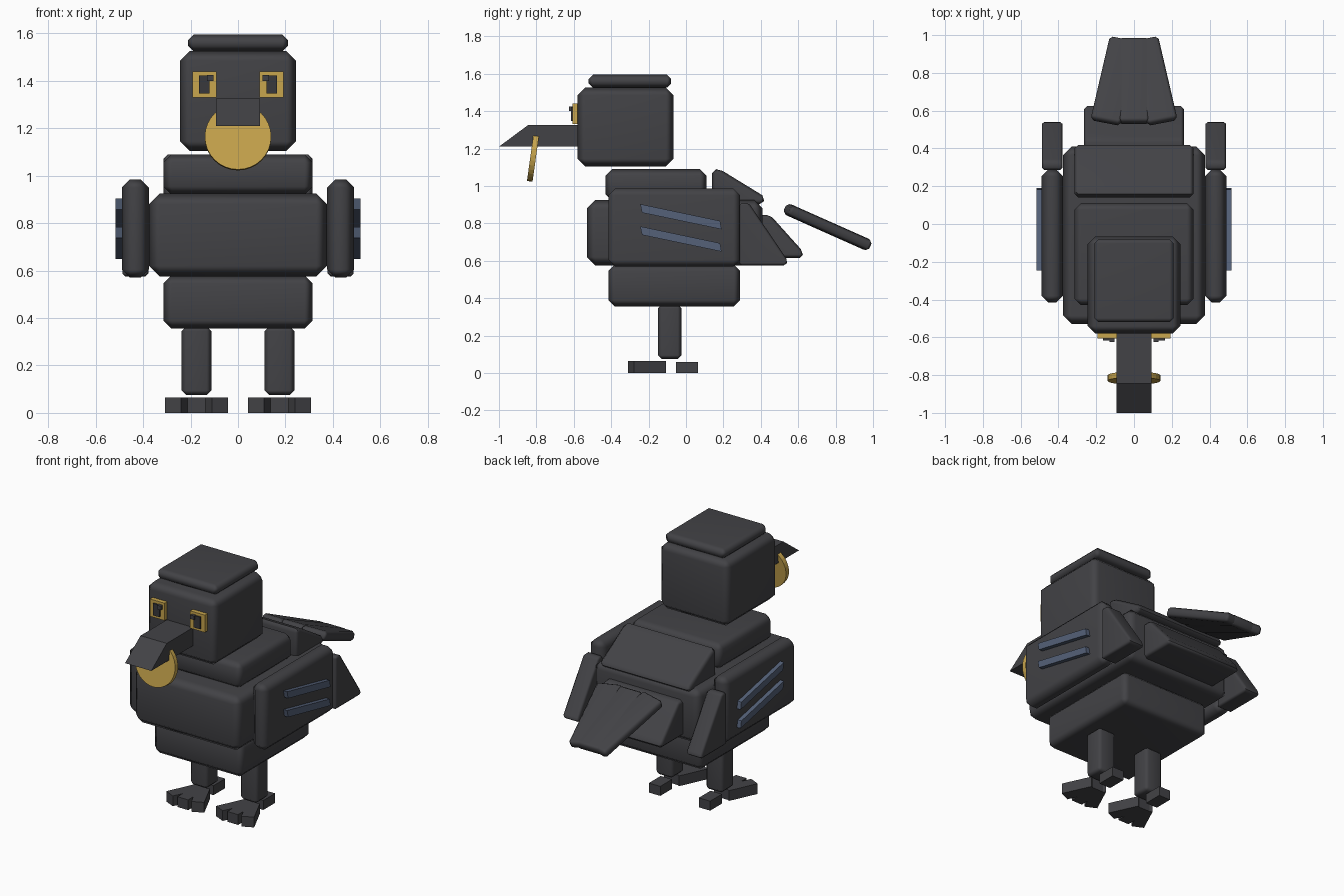
import bpy, bmesh, math
from mathutils import Matrix, Vector

if "Cube" in bpy.data.objects:
    bpy.data.objects.remove(bpy.data.objects["Cube"])


def mat(name, rgb):
    m = bpy.data.materials.new(name)
    m.diffuse_color = (*rgb, 1)
    m.use_nodes = True
    m.node_tree.nodes["Principled BSDF"].inputs["Base Color"].default_value = m.diffuse_color
    return m


CHARCOAL = mat("charcoal", (0.055, 0.055, 0.061))
GOLD = mat("gold", (0.58, 0.38, 0.075))
BLUE = mat("slate blue", (0.09, 0.12, 0.19))
BLACK = mat("near black", (0.04, 0.04, 0.045))


def finish(name, bm, material, bevel=0.0):
    bmesh.ops.recalc_face_normals(bm, faces=bm.faces)
    if bevel:
        bmesh.ops.bevel(bm, geom=bm.edges[:], offset=bevel, segments=1,
                        affect='EDGES', clamp_overlap=True)
        bmesh.ops.recalc_face_normals(bm, faces=bm.faces)
    me = bpy.data.meshes.new(name)
    bm.to_mesh(me)
    bm.free()
    me.materials.append(material)
    ob = bpy.data.objects.new(name, me)
    bpy.context.collection.objects.link(ob)
    if bevel:
        bpy.ops.object.select_all(action='DESELECT')
        ob.select_set(True)
        bpy.context.view_layer.objects.active = ob
        bpy.ops.object.shade_smooth_by_angle(angle=math.radians(50))
        wn = ob.modifiers.new("even shading", 'WEIGHTED_NORMAL')
        wn.keep_sharp = True
    return ob


def box(name, x, y, z, material=CHARCOAL, bevel=0.0):
    """Box from (min, max) ranges."""
    bm = bmesh.new()
    bmesh.ops.create_cube(bm, size=1)
    for v in bm.verts:
        v.co = Vector([(r[0] + r[1]) / 2 + c * (r[1] - r[0])
                       for r, c in zip((x, y, z), v.co)])
    return finish(name, bm, material, bevel)


def prism(name, profile, x0, x1, material=CHARCOAL, bevel=0.0):
    """Side profile of (y, z) points pushed across x."""
    bm = bmesh.new()
    a = [bm.verts.new((x0, y, z)) for y, z in profile]
    b = [bm.verts.new((x1, y, z)) for y, z in profile]
    bm.faces.new(a)
    bm.faces.new(b[::-1])
    n = len(profile)
    for i in range(n):
        j = (i + 1) % n
        bm.faces.new((a[i], b[i], b[j], a[j]))
    return finish(name, bm, material, bevel)


def turned_box(name, size, centre, rot, material=CHARCOAL, bevel=0.0):
    bm = bmesh.new()
    bmesh.ops.create_cube(bm, size=1)
    bmesh.ops.transform(bm, verts=bm.verts, matrix=Matrix.Translation(centre) @ rot
                        @ Matrix.Diagonal((*size, 1)))
    return finish(name, bm, material, bevel)


# Trunk and head
box("body", (-0.375, 0.375), (-0.53, 0.41), (0.575, 0.925), bevel=0.045)
box("belly", (-0.315, 0.315), (-0.415, 0.29), (0.355, 0.58), bevel=0.035)
box("collar", (-0.315, 0.315), (-0.43, 0.11), (0.92, 1.09), bevel=0.035)
box("head", (-0.245, 0.245), (-0.58, -0.067), (1.105, 1.525), bevel=0.04)
box("crown", (-0.21, 0.21), (-0.52, -0.08), (1.525, 1.595), bevel=0.022)

# Sloping back and rump
prism("back_slope", [(0.14, 0.90), (0.14, 1.09), (0.18, 1.09), (0.425, 0.94), (0.41, 0.90)],
      -0.315, 0.315, bevel=0.02)
prism("rump", [(0.36, 0.615), (0.36, 0.845), (0.45, 0.845), (0.625, 0.65), (0.625, 0.615)],
      -0.265, 0.265, bevel=0.02)

# Beak with sloping tip
prism("beak", [(-0.57, 1.21), (-0.57, 1.325), (-0.845, 1.325), (-1.0, 1.21)], -0.092, 0.092)

# Gold disc hanging on the beak
bm = bmesh.new()
bmesh.ops.create_cone(bm, cap_ends=True, segments=32, radius1=0.14, radius2=0.14, depth=0.03)
bmesh.ops.transform(bm, verts=bm.verts, matrix=Matrix.Translation((0, -0.816, 1.163))
                    @ Matrix.Rotation(math.radians(82), 4, 'X'))
finish("beak_disc", bm, GOLD)

# Tail feathers
slope = Matrix.Rotation(math.radians(-24), 4, 'X')
for s, label in ((-1, "left"), (0, "middle"), (1, "right")):
    yaw = Matrix.Rotation(math.radians(12 * s), 4, 'Z')
    turned_box(f"tail_feather_{label}", (0.16, 0.485, 0.06 if s else 0.064),
               (0.10 * s, 0.757, 0.78), slope @ yaw, bevel=0.016)

for s, side in ((-1, "left"), (1, "right")):
    def span(a, b):
        return tuple(sorted((s * a, s * b)))

    # Wing, wing tip and stripes
    box(f"wing_{side}", span(0.375, 0.49), (-0.415, 0.288), (0.57, 0.985), bevel=0.035)
    prism(f"wing_tip_{side}", [(0.285, 0.575), (0.285, 0.91), (0.335, 0.91),
                               (0.545, 0.60), (0.535, 0.575)],
          s * 0.378, s * 0.488, bevel=0.024)
    for i, z in enumerate((0.903, 0.784)):
        prism(f"wing_stripe_{side}_{i + 1}", [(-0.245, z), (-0.235, z - 0.046),
                                              (0.19, z - 0.135), (0.182, z - 0.09)],
              s * 0.48, s * 0.516, BLUE)

    # Eye: gold plate, pupil and small glint block
    box(f"eye_{side}", span(0.09, 0.192), (-0.607, -0.57), (1.33, 1.44), GOLD)
    box(f"pupil_{side}", span(0.12, 0.165), (-0.616, -0.60), (1.347, 1.423), BLACK)
    box(f"eye_glint_{side}", span(0.103, 0.13), (-0.626, -0.606), (1.40, 1.425), CHARCOAL)

    # Leg and toes
    box(f"leg_{side}", span(0.112, 0.238), (-0.15, -0.024), (0.075, 0.365), bevel=0.02)
    for t, label in ((-1, "inner"), (0, "middle"), (1, "outer")):
        rot = Matrix.Rotation(math.radians(25 * t * s), 4, 'Z')
        turned_box(f"toe_{label}_{side}", (0.075, 0.19, 0.065),
                   (s * (0.175 + 0.059 * t), -0.208, 0.0325), rot)
    box(f"toe_back_{side}", span(0.135, 0.215), (-0.053, 0.065), (0, 0.06))
